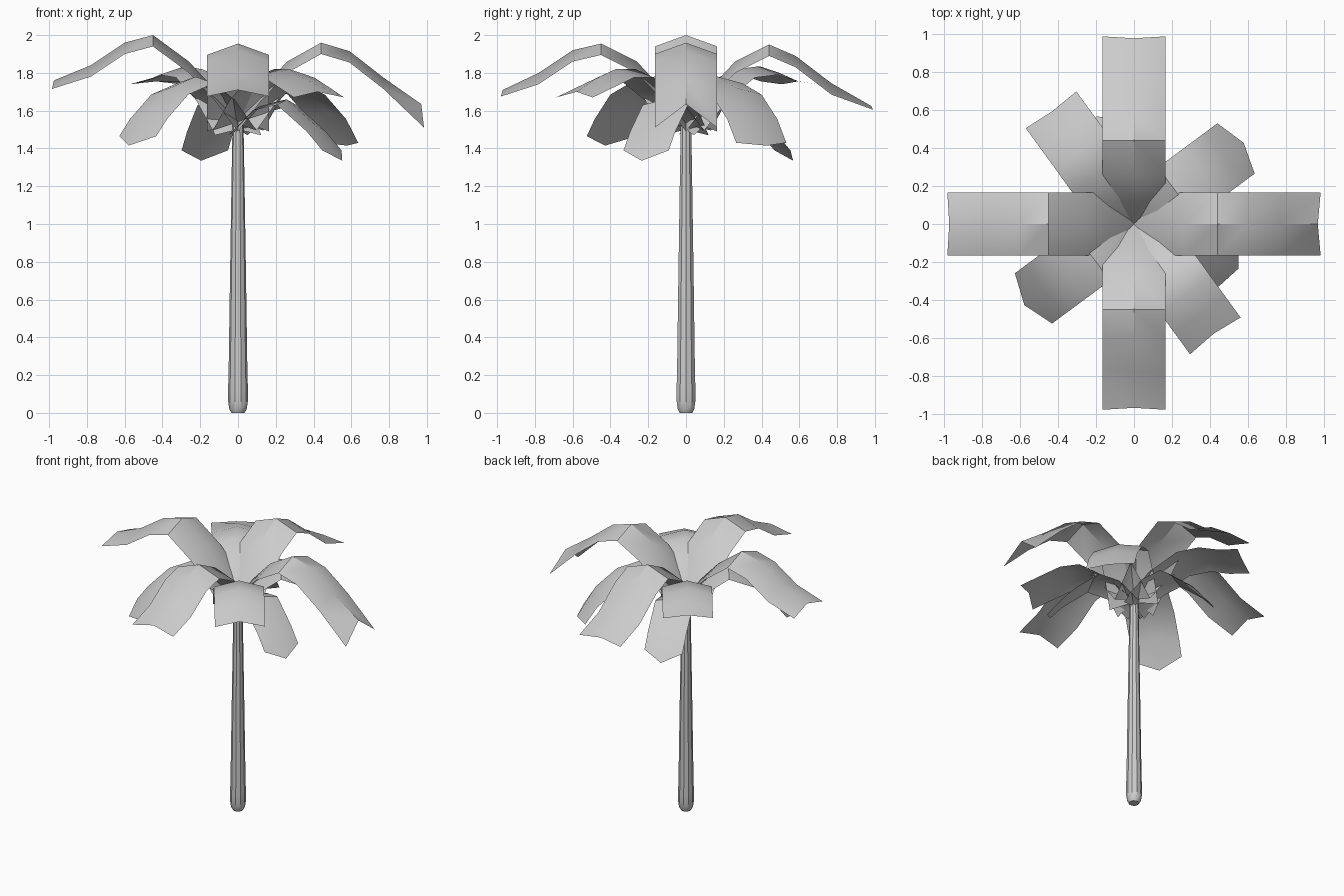
import bpy, bmesh, math
from mathutils import Matrix

if "Cube" in bpy.data.objects:
    bpy.data.objects.remove(bpy.data.objects["Cube"])


def make_object(name, bm):
    bmesh.ops.recalc_face_normals(bm, faces=bm.faces)
    mesh = bpy.data.meshes.new(name)
    bm.to_mesh(mesh)
    bm.free()
    ob = bpy.data.objects.new(name, mesh)
    bpy.context.collection.objects.link(ob)
    bpy.ops.object.select_all(action='DESELECT')
    ob.select_set(True)
    bpy.context.view_layer.objects.active = ob
    bpy.ops.object.shade_smooth_by_angle(angle=math.radians(35))
    return ob


def trunk(profile, sides=10):
    bm = bmesh.new()
    rings = [[bm.verts.new((r * math.cos(i * math.tau / sides),
                            r * math.sin(i * math.tau / sides), z))
              for i in range(sides)] for r, z in profile]
    for a, b in zip(rings, rings[1:]):
        for i in range(sides):
            j = (i + 1) % sides
            bm.faces.new((a[i], a[j], b[j], b[i]))
    bm.faces.new(rings[0][::-1])
    bm.faces.new(rings[-1])
    return make_object("trunk", bm)


def frond(name, angle, ridge, tip_edge, half=0.165, drop=0.06):
    """Folded leaf: a raised ridge along (r, z) points with two lower edges."""
    bm = bmesh.new()
    edge = [(r, z - drop) for r, z in ridge[:-1]] + [tip_edge]
    rows = [[bm.verts.new((e[0], -half, e[1])),
             bm.verts.new((c[0], 0, c[1])),
             bm.verts.new((e[0], half, e[1]))] for c, e in zip(ridge, edge)]
    for a, b in zip(rows, rows[1:]):
        for i in range(2):
            bm.faces.new((a[i], b[i], b[i + 1], a[i + 1]))
    bm.transform(Matrix.Rotation(math.radians(angle), 4, 'Z'))
    return make_object(name, bm)


# Trunk with a rounded, slightly swollen foot
trunk([(0.035, 0), (0.046, 0.02), (0.052, 0.06), (0.053, 0.12), (0.050, 0.2),
       (0.042, 0.75), (0.034, 1.25), (0.029, 1.54)])

# Four long upper fronds sharing the same rise from the crown
rise = [(0, 1.55), (0.12, 1.71), (0.26, 1.86)]
frond("upper_frond_right", 0, rise + [(0.44, 1.96), (0.59, 1.915), (0.77, 1.775), (0.97, 1.635)], (0.985, 1.51))
frond("upper_frond_left", 180, rise + [(0.45, 2.0), (0.60, 1.96), (0.78, 1.84), (0.975, 1.76)], (0.985, 1.715))
frond("upper_frond_front", 270, rise + [(0.45, 1.955), (0.60, 1.92), (0.78, 1.80), (0.97, 1.71)], (0.98, 1.675))
frond("upper_frond_back", 90, rise + [(0.44, 1.95), (0.58, 1.89), (0.77, 1.745), (0.98, 1.625)], (0.99, 1.605))

# Flat diagonal fronds
flat = [(0, 1.54), (0.15, 1.70), (0.33, 1.82)]
frond("flat_frond_back_left", 126, flat + [(0.48, 1.835), (0.61, 1.80), (0.735, 1.755)], (0.745, 1.74), drop=0.045)
frond("flat_frond_front_right", 306, flat + [(0.46, 1.82), (0.59, 1.77), (0.715, 1.70)], (0.73, 1.67), drop=0.045)

# Drooping diagonal fronds with pointed tips
droop = [(0, 1.53), (0.14, 1.69), (0.28, 1.78), (0.45, 1.72), (0.59, 1.59), (0.72, 1.415)]
frond("drooping_frond_back_right", 36.5, droop, (0.67, 1.43), drop=0.035)
frond("drooping_frond_front_left", 216.5, droop, (0.66, 1.465), drop=0.035)

# Small lowest fronds
low = [(0, 1.50), (0.14, 1.63), (0.28, 1.66), (0.45, 1.52), (0.60, 1.335)]
frond("low_frond_right", -23, low, (0.54, 1.39), half=0.13, drop=0.03)
frond("low_frond_back", 109, low, (0.54, 1.39), half=0.13, drop=0.03)
